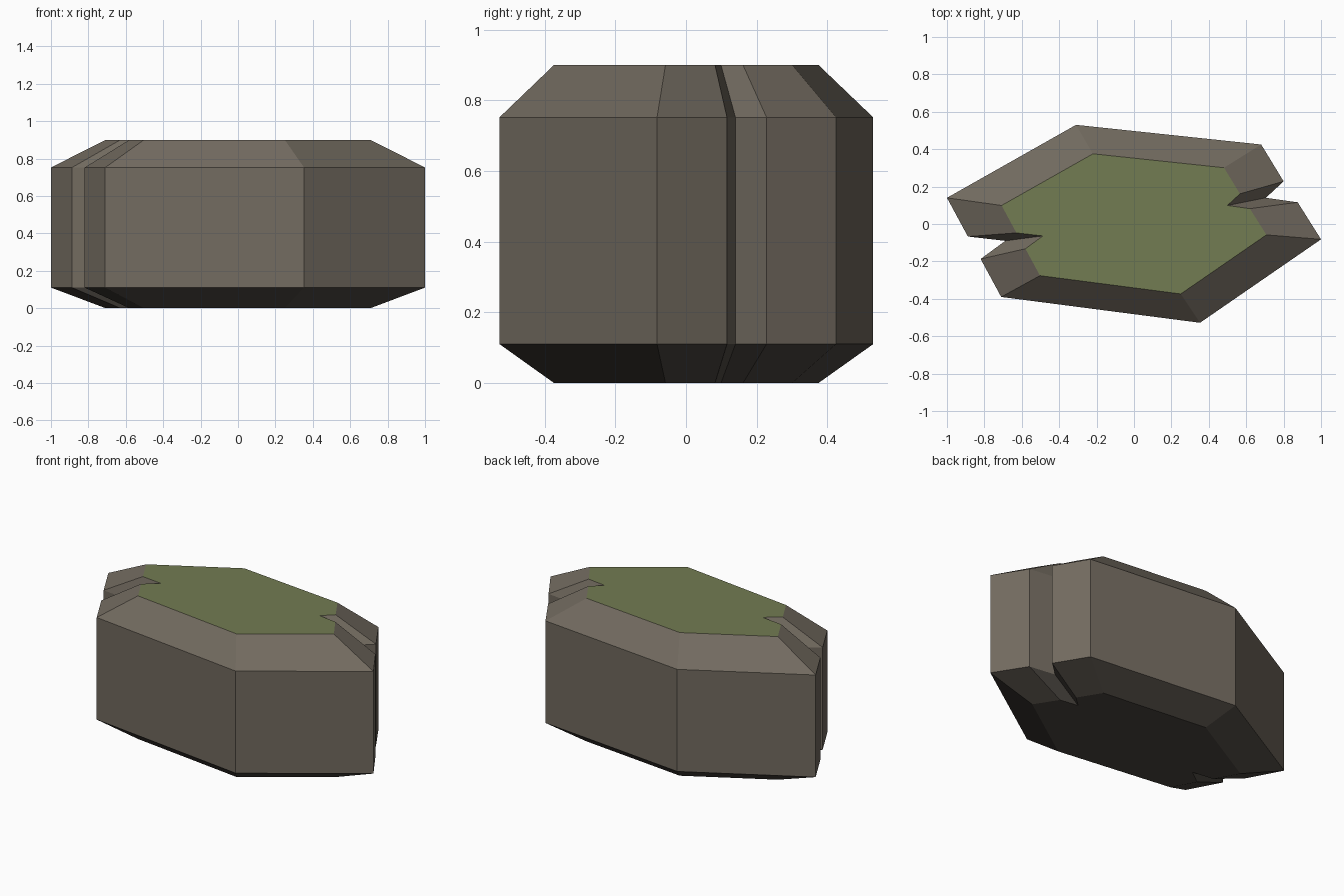
import bpy
import bmesh

cube = bpy.data.objects.get("Cube")
if cube:
    bpy.data.objects.remove(cube, do_unlink=True)


def make_material(name, rgb):
    mat = bpy.data.materials.new(name)
    mat.use_nodes = True
    color = (*rgb, 1.0)
    mat.diffuse_color = color
    shader = mat.node_tree.nodes["Principled BSDF"]
    shader.inputs["Base Color"].default_value = color
    shader.inputs["Roughness"].default_value = 0.9
    return mat


# Plan outline of the rock, counter-clockwise, with a cleft at each end
OUTLINE = [
    (-1.0, 0.14), (-0.888, -0.067), (-0.688, -0.09), (-0.82, -0.187),
    (-0.71, -0.39), (0.353, -0.528), (1.0, -0.082), (0.875, 0.116),
    (0.705, 0.14), (0.80, 0.228), (0.68, 0.425), (-0.31, 0.53),
]
# Height and plan scale of each ring: narrow foot, straight wall, chamfered top
RINGS = [(0.0, 0.708), (0.11, 1.0), (0.752, 1.0), (0.90, 0.708)]
STONE, GRASS, DARK_STONE = range(3)

bm = bmesh.new()
rings = [[bm.verts.new((x * s, y * s, z)) for x, y in OUTLINE] for z, s in RINGS]
count = len(OUTLINE)

# Dark foot chamfer, then stone wall and top chamfer
for low, high, material in zip(rings, rings[1:], (DARK_STONE, STONE, STONE)):
    for i in range(count):
        j = (i + 1) % count
        face = bm.faces.new((low[i], low[j], high[j], high[i]))
        face.material_index = material

# Dark underside and grassy top
bm.faces.new(reversed(rings[0])).material_index = DARK_STONE
bm.faces.new(rings[-1]).material_index = GRASS

mesh = bpy.data.meshes.new("rock_platform")
bm.to_mesh(mesh)
bm.free()
mesh.materials.append(make_material("stone", (0.168, 0.145, 0.115)))
mesh.materials.append(make_material("grass", (0.170, 0.200, 0.085)))
mesh.materials.append(make_material("dark_stone", (0.072, 0.062, 0.052)))

rock = bpy.data.objects.new("rock_platform", mesh)
bpy.context.collection.objects.link(rock)
